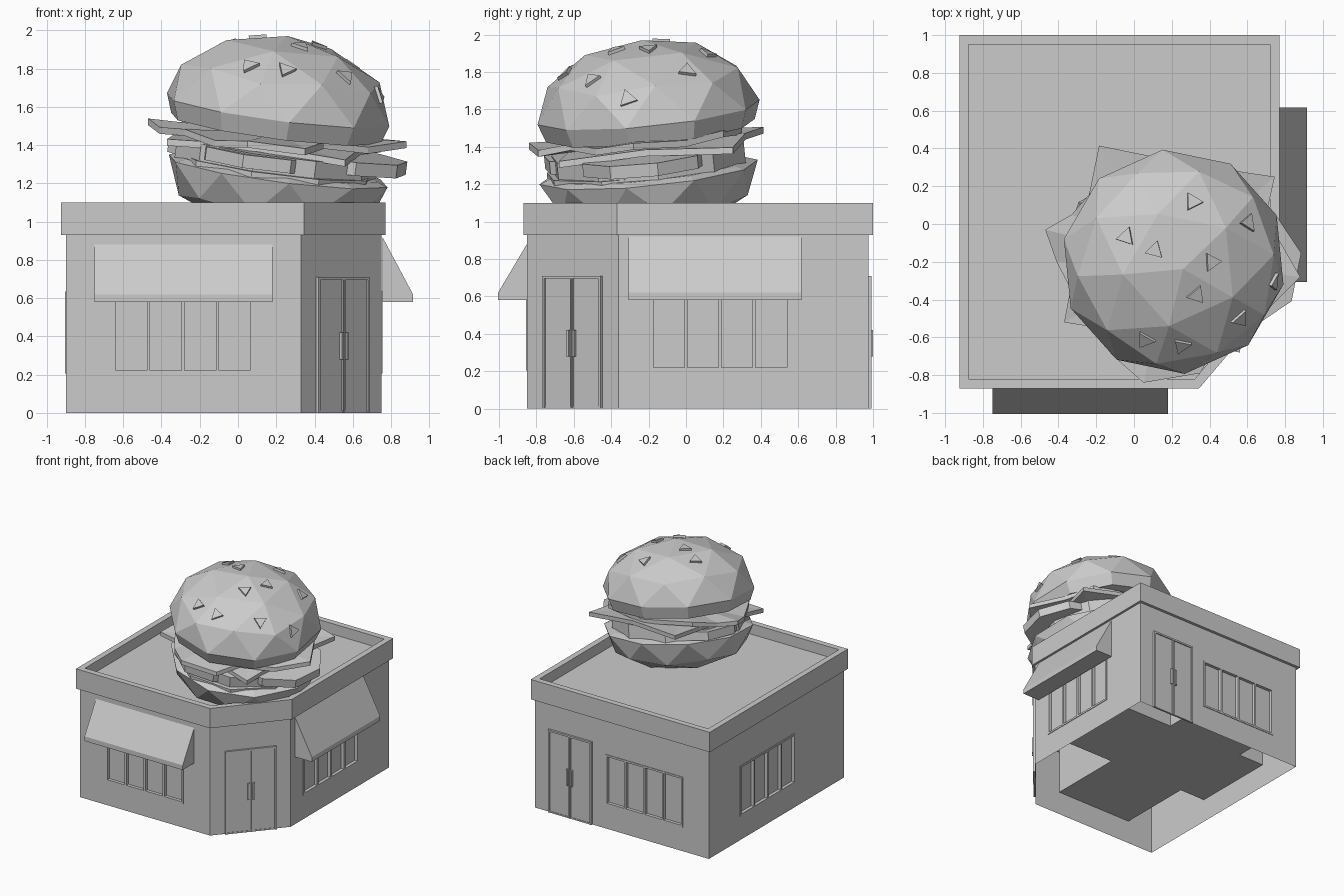
import bpy, bmesh, math
from mathutils import Matrix, Vector
from mathutils.bvhtree import BVHTree

if "Cube" in bpy.data.objects:
    bpy.data.objects.remove(bpy.data.objects["Cube"])


def finish(name, bm, matrix=None):
    if matrix:
        bm.transform(matrix)
    bmesh.ops.recalc_face_normals(bm, faces=bm.faces)
    me = bpy.data.meshes.new(name)
    bm.to_mesh(me)
    bm.free()
    ob = bpy.data.objects.new(name, me)
    bpy.context.collection.objects.link(ob)
    return ob


def add_box(bm, x0, x1, y0, y1, z0, z1):
    m = Matrix.Translation(((x0 + x1) / 2, (y0 + y1) / 2, (z0 + z1) / 2))
    m = m @ Matrix.Diagonal((x1 - x0, y1 - y0, z1 - z0, 1))
    bmesh.ops.create_cube(bm, size=1, matrix=m)


def prism(bm, pts, offset):
    """Closed prism from a 3D outline swept by an offset."""
    f = bm.faces.new([bm.verts.new(p) for p in pts])
    ext = bmesh.ops.extrude_face_region(bm, geom=[f], use_keep_orig=True)
    bmesh.ops.translate(bm, vec=offset, verts=[v for v in ext["geom"] if isinstance(v, bmesh.types.BMVert)])


def place(x, y, angle, z=0):
    return Matrix.Translation((x, y, z)) @ Matrix.Rotation(angle, 4, 'Z')


# Shop body: corner-cut prism with window openings, open underneath
WX, WY, WZ = (-0.655, 0.08), (-0.19, 0.555), (0.205, 0.635)
bm = bmesh.new()
prism(bm, [(x, y, 0) for x, y in
           [(-0.9, -0.85), (0.33, -0.85), (0.75, -0.36), (0.75, 0.975), (-0.9, 0.975)]], (0, 0, 1.01))
body = finish("shop_body", bm)
bm = bmesh.new()
add_box(bm, *WX, -1.2, 1.2, *WZ)
cut_a = finish("window_cutter_y", bm)
bm = bmesh.new()
add_box(bm, -1.2, 1.2, *WY, *WZ)
cut_b = finish("window_cutter_x", bm)
for c in (cut_a, cut_b):
    c.hide_render = True
    mod = body.modifiers.new("opening", 'BOOLEAN')
    mod.operation, mod.solver, mod.object = 'DIFFERENCE', 'EXACT', c
bpy.context.view_layer.update()
shell = bpy.data.meshes.new_from_object(body.evaluated_get(bpy.context.evaluated_depsgraph_get()))
body.modifiers.clear()
body.data = shell
bm = bmesh.new()
bm.from_mesh(shell)
floor = [f for f in bm.faces if all(v.co.z < 0.001 for v in f.verts)]
bmesh.ops.delete(bm, geom=floor, context='FACES')
bm.to_mesh(shell)
bm.free()
for c in (cut_a, cut_b):
    bpy.data.objects.remove(c)

# Parapet ring
outer = [(-0.925, -0.87), (0.345, -0.87), (0.77, -0.37), (0.77, 1.0), (-0.925, 1.0)]
inner = [(-0.875, -0.82), (0.322, -0.82), (0.72, -0.352), (0.72, 0.95), (-0.875, 0.95)]
bm = bmesh.new()
rings = [[bm.verts.new((x, y, z)) for x, y in loop]
         for loop, z in ((outer, 0.93), (outer, 1.1), (inner, 1.1), (inner, 0.93))]
for r in range(4):
    a, b = rings[r], rings[(r + 1) % 4]
    for i in range(5):
        j = (i + 1) % 5
        bm.faces.new((a[i], a[j], b[j], b[i]))
finish("parapet", bm)


def window(name, width, matrix):
    """Framed four-pane window; local -y points outward."""
    bm, h, t = bmesh.new(), width / 2, 0.016
    z0, z1 = WZ
    add_box(bm, -h, h, -0.005, 0.03, z0, z0 + t)
    add_box(bm, -h, h, -0.005, 0.03, z1 - t, z1)
    for i in range(5):
        x = -h + t / 2 + i * (width - t) / 4
        add_box(bm, x - t / 2, x + t / 2, -0.005, 0.03, z0 + t, z1 - t)
    finish(name + "_frame", bm, matrix)
    bm = bmesh.new()
    add_box(bm, -h, h, 0.022, 0.028, z0, z1)
    finish(name + "_glass", bm, matrix)


def door(name, matrix):
    """Double door with frame, leaves and pull handles."""
    bm, h = bmesh.new(), 0.205
    add_box(bm, -h, h, -0.017, 0.005, 0.695, 0.71)
    add_box(bm, -h, h, -0.012, 0.005, 0, 0.012)
    for a, b in ((-h, -h + 0.015), (-0.009, -0.002), (0.002, 0.009), (h - 0.015, h)):
        add_box(bm, a, b, -0.017, 0.005, 0, 0.695)
    add_box(bm, -h, h, -0.008, 0.005, 0, 0.7)
    for x in (-0.02, 0.02):
        add_box(bm, x - 0.008, x + 0.008, -0.026, -0.005, 0.28, 0.42)
    finish(name, bm, matrix)


def awning(name, width, top, matrix):
    bm = bmesh.new()
    prof = [(0.005, top), (-0.155, 0.62), (-0.155, 0.58), (0.005, 0.58)]
    prism(bm, [(-width / 2, y, z) for y, z in prof], (width, 0, 0))
    finish(name, bm, matrix)


cx, cy, wx, wy = sum(WX) / 2, sum(WY) / 2, WX[1] - WX[0], WY[1] - WY[0]
q = math.pi / 2
window("front_window", wx, place(cx, -0.85, 0))
window("right_window", wy, place(0.75, cy, q))
window("back_window", wx, place(cx, 0.975, 2 * q))
window("left_window", wy, place(-0.9, cy, -q))
door("corner_door", place(0.542, -0.603, math.atan2(0.49, 0.42)))
door("back_door", place(0.41, 0.975, 2 * q))
awning("front_awning", 0.93, 0.89, place(-0.285, -0.85, 0))
awning("right_awning", 0.925, 0.92, place(0.76, 0.155, q))

# Rooftop burger, tilted forward and to the right
TILT = Vector((0, 0, 1)).rotation_difference(Vector((0.13, -0.1, 1))).to_matrix().to_4x4()


def burger(z, x=0.21, y=-0.2):
    return Matrix.Translation((x, y, z)) @ TILT


def half_ball(radius, height, up):
    bm = bmesh.new()
    bmesh.ops.create_icosphere(bm, subdivisions=2, radius=1)
    bmesh.ops.delete(bm, geom=[v for v in bm.verts if v.co.z * up < -0.01], context='VERTS')
    bm.transform(Matrix.Diagonal((radius, radius, height, 1)) @ Matrix.Rotation(math.radians(42), 4, 'Z'))
    return bm


def extend_rim(bm, scale, dz):
    rim = [e for e in bm.edges if e.is_boundary]
    ext = bmesh.ops.extrude_edge_only(bm, edges=rim)["geom"]
    for v in (g for g in ext if isinstance(g, bmesh.types.BMVert)):
        v.co = (v.co.x * scale, v.co.y * scale, dz)
    bmesh.ops.holes_fill(bm, edges=[e for e in bm.edges if e.is_boundary])


bm = half_ball(0.6, 0.39, 1)
extend_rim(bm, 0.94, -0.1)
bm.transform(burger(1.585))
bm.normal_update()
tree = BVHTree.FromBMesh(bm)
finish("top_bun", bm)

bm = half_ball(0.59, 0.36, -1)
for v in bm.verts:
    v.co.z = max(v.co.z, -0.28)
extend_rim(bm, 0.9, 0.02)
finish("bottom_bun", bm, burger(1.265))

# Triangular seeds laid on the bun facets
seeds = [(0.31, 0.115), (0.6, 0.005), (-0.04, -0.07), (0.11, -0.14), (0.41, -0.2),
         (0.33, -0.375), (0.56, -0.5), (0.06, -0.61), (0.25, -0.64), (0.735, -0.31)]
bm = bmesh.new()
for i, (x, y) in enumerate(seeds):
    hit, n, _, _ = tree.ray_cast(Vector((x, y, 3)), Vector((0, 0, -1)))
    if hit:
        n = n if n.z > 0 else -n
        m = Matrix.Translation(hit + n * 0.005) @ n.to_track_quat('Z', 'Y').to_matrix().to_4x4()
        bmesh.ops.create_cone(bm, cap_ends=True, segments=3, radius1=0.055, radius2=0.055, depth=0.024,
                              matrix=m @ Matrix.Rotation(i * 1.9, 4, 'Z'))
finish("seeds", bm)


def slab(name, pts, z, thick, slope, wave):
    """Wavy filling sheet fanned out from its centre."""
    bm, n = bmesh.new(), len(pts)

    def height(x, y):
        return z + slope * (x - 0.21) + 0.1 * (y + 0.2)
    layers = []
    for dz in (-thick / 2, thick / 2):
        c = bm.verts.new((0.21, -0.2, z + dz))
        ring = [bm.verts.new((x, y, height(x, y) + dz + wave * (-1) ** i)) for i, (x, y) in enumerate(pts)]
        for i in range(n):
            bm.faces.new((c, ring[i], ring[(i + 1) % n]))
        layers.append(ring)
    a, b = layers
    for i in range(n):
        j = (i + 1) % n
        bm.faces.new((a[i], a[j], b[j], b[i]))
    finish(name, bm)


slab("lettuce", [(-0.47, -0.03), (-0.41, -0.2), (-0.28, -0.45), (-0.12, -0.69), (0.05, -0.84), (0.35, -0.79),
                 (0.45, -0.62), (0.68, -0.48), (0.88, -0.28), (0.72, 0.0), (0.6, 0.2), (0.2, 0.3),
                 (-0.2, 0.2), (-0.33, 0.05)], 1.445, 0.035, -0.07, 0.012)
slab("cheese", [(-0.185, 0.415), (0.28, 0.32), (0.745, 0.25), (0.64, -0.22), (0.56, -0.68), (0.1, -0.6),
                (-0.37, -0.52), (-0.28, -0.05)], 1.40, 0.035, -0.1, -0.012)


def disc(name, x, y, z, radius, thick, sides, turn):
    bm = bmesh.new()
    bmesh.ops.create_cone(bm, cap_ends=True, segments=sides, radius1=radius, radius2=radius, depth=thick)
    finish(name, bm, burger(z, x, y) @ Matrix.Rotation(turn, 4, 'Z'))


# Patty and tomato slices
disc("patty", 0.2, -0.2, 1.33, 0.53, 0.12, 10, 0.4)
disc("tomato_right", 0.55, -0.22, 1.315, 0.34, 0.07, 8, 0.2)
disc("tomato_front", 0.12, -0.44, 1.335, 0.33, 0.07, 8, 0.5)
disc("tomato_left", -0.03, -0.1, 1.36, 0.34, 0.07, 8, 0.1)
disc("lower_slice", 0.2, -0.24, 1.275, 0.52, 0.04, 9, 0.1)
